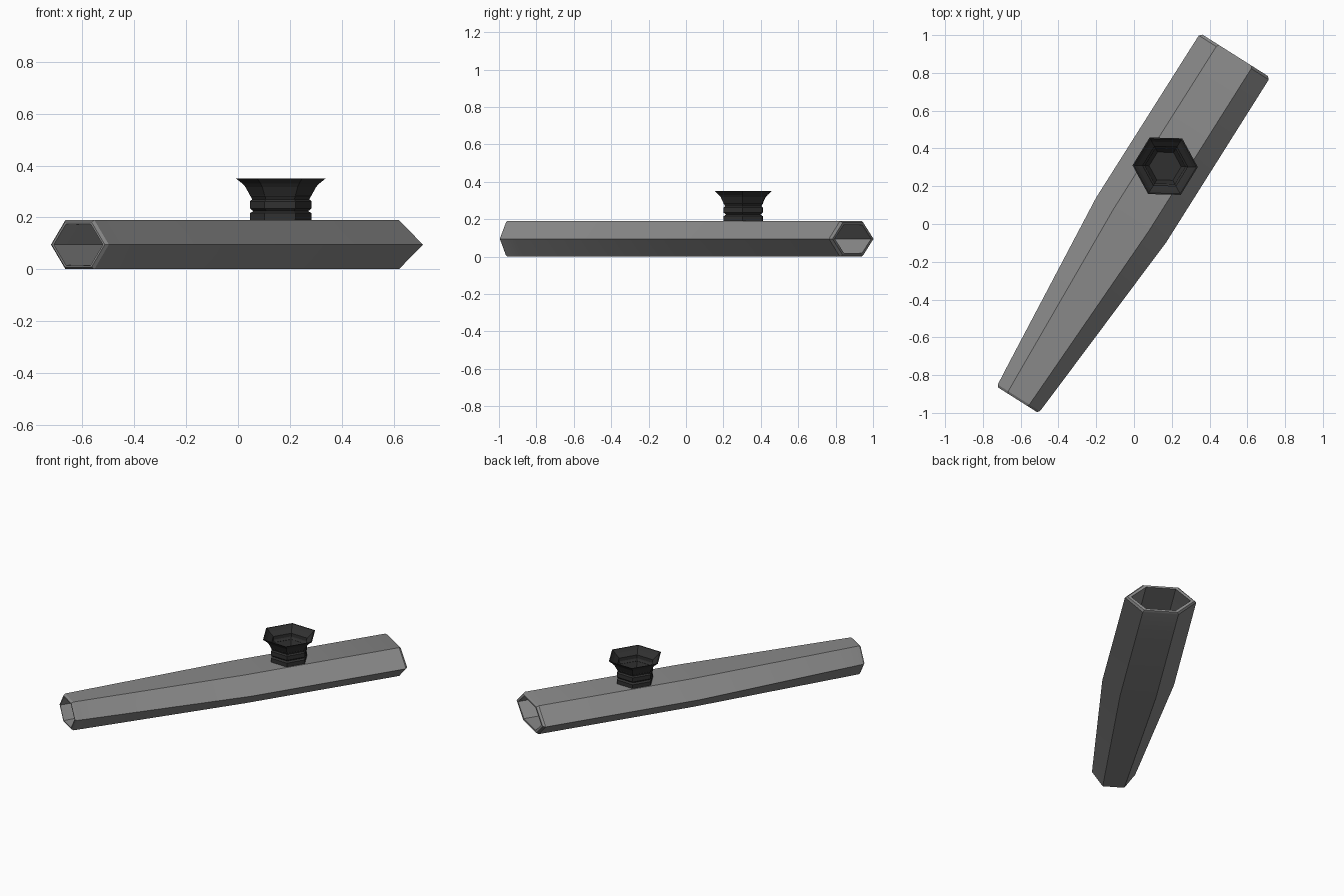
import bpy, bmesh, math
from mathutils import Vector

if "Cube" in bpy.data.objects:
    bpy.data.objects.remove(bpy.data.objects["Cube"])


def material(name, v):
    m = bpy.data.materials.new(name)
    m.diffuse_color = (v, v, v, 1)
    m.use_nodes = True
    m.node_tree.nodes["Principled BSDF"].inputs["Base Color"].default_value = m.diffuse_color
    return m


def loft(name, rings, mat, closed):
    """Skin equal-sided rings; closed joins last ring to first, otherwise cap both."""
    bm = bmesh.new()
    loops = [[bm.verts.new(p) for p in r] for r in rings]
    pairs = list(zip(loops, loops[1:]))
    if closed:
        pairs.append((loops[-1], loops[0]))
    for a, b in pairs:
        n = len(a)
        for i in range(n):
            j = (i + 1) % n
            bm.faces.new((a[i], a[j], b[j], b[i]))
    if not closed:
        bm.faces.new(loops[0])
        bm.faces.new(loops[-1])
    bmesh.ops.recalc_face_normals(bm, faces=bm.faces)
    me = bpy.data.meshes.new(name)
    bm.to_mesh(me)
    bm.free()
    me.materials.append(mat)
    ob = bpy.data.objects.new(name, me)
    bpy.context.collection.objects.link(ob)
    return ob


U = Vector((0.534, 0.8455, 0))    # along the tube
P = Vector((0.8455, -0.534, 0))   # across the tube
OFF, MID = -0.024, 0.095


def tube_ring(s, w, h):
    hexa = [(w, 0), (w / 2, h), (-w / 2, h), (-w, 0), (-w / 2, -h), (w / 2, -h)]
    return [U * s + P * (OFF + t) + Vector((0, 0, MID + z)) for t, z in hexa]


# Hollow tapered body: outer skin from mouth to far end, then inner skin back
body_profile = [
    (-1.116, 0.121, 0.087), (-1.104, 0.132, 0.095), (-1.01, 0.140, 0.095),
    (0.01, 0.220, 0.095), (1.027, 0.219, 0.095), (1.041, 0.205, 0.087),
    (1.041, 0.182, 0.075), (0.01, 0.182, 0.075), (-1.01, 0.112, 0.078),
    (-1.116, 0.112, 0.080)]
body = loft("tube_body", [tube_ring(*r) for r in body_profile],
            material("grey", 0.25), True)

# Ridged six-sided cup on top, with a flared rim and a recessed bowl
cup_profile = [
    (0.119, 0.187), (0.119, 0.216), (0.106, 0.224), (0.119, 0.235),
    (0.119, 0.262), (0.107, 0.272), (0.119, 0.283), (0.119, 0.307),
    (0.173, 0.350), (0.166, 0.350), (0.137, 0.318), (0.085, 0.225)]


def cup_ring(r, z):
    a0 = math.radians(-1.5)
    return [(0.165 + r * math.cos(a0 + i * math.pi / 3),
             0.306 + r * math.sin(a0 + i * math.pi / 3), z) for i in range(6)]


loft("resonator_cup", [cup_ring(*r) for r in cup_profile],
     material("dark", 0.03), False)

# Smooth the gentle bends of the body, keep hexagon edges sharp
bpy.context.view_layer.objects.active = body
body.select_set(True)
bpy.ops.object.shade_smooth_by_angle(angle=math.radians(30))
